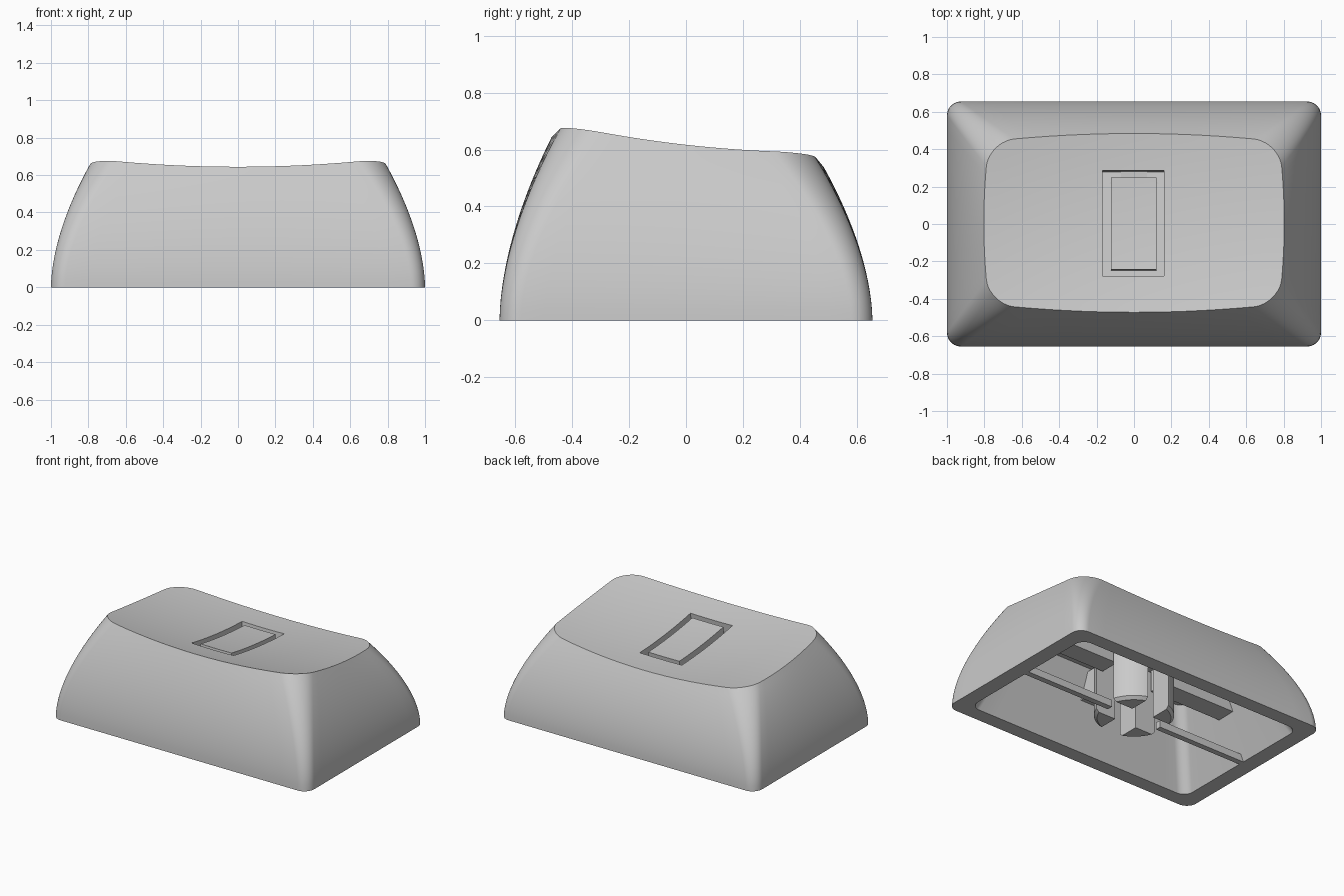
import bpy, bmesh, math
from mathutils import Matrix

if "Cube" in bpy.data.objects:
    bpy.data.objects.remove(bpy.data.objects["Cube"])

grey = bpy.data.materials.new("mid_grey")
grey.diffuse_color = (0.59, 0.59, 0.59, 1)
grey.use_nodes = True
grey.node_tree.nodes["Principled BSDF"].inputs["Base Color"].default_value = grey.diffuse_color


def dish(x, y):
    """Height of the scooped, sloping top."""
    return 0.56 - 0.1125 * y + 0.088 * x * x + 0.14 * y * y


def rounded_rect(hw, hh, r, bx=0.0, by=0.0, oy=0.0, corner=10, side=14):
    """Closed outline with a fixed point count and optionally bowed sides."""
    pts = []
    centres = [(hw - r, hh - r), (r - hw, hh - r), (r - hw, r - hh), (hw - r, r - hh)]
    for q, (cx, cy) in enumerate(centres):
        for i in range(corner + 1):
            a = math.pi / 2 * (q + i / corner)
            pts.append((cx + r * math.cos(a), cy + r * math.sin(a)))
        nx, ny = centres[(q + 1) % 4]
        a = math.pi / 2 * (q + 1)
        sx, sy = pts[-1]
        ex, ey = nx + r * math.cos(a), ny + r * math.sin(a)
        for i in range(1, side):
            t = i / side
            pts.append((sx + (ex - sx) * t, sy + (ey - sy) * t))
    return [(x + bx * (x / hw) * (1 - (y / hh) ** 2),
             y + oy + by * (y / hh) * (1 - (x / hw) ** 2)) for x, y in pts]


def finish(name, bm):
    bmesh.ops.recalc_face_normals(bm, faces=bm.faces)
    me = bpy.data.meshes.new(name)
    bm.to_mesh(me)
    bm.free()
    me.materials.append(grey)
    ob = bpy.data.objects.new(name, me)
    bpy.context.collection.objects.link(ob)
    return ob


def loft(name, rings, tip=None):
    """Skin a stack of rings; close the end with a face or a centre point."""
    bm = bmesh.new()
    loops = [[bm.verts.new(p) for p in ring] for ring in rings]
    n = len(loops[0])
    for lo, hi in zip(loops, loops[1:]):
        for i in range(n):
            j = (i + 1) % n
            bm.faces.new((lo[i], lo[j], hi[j], hi[i]))
    bm.faces.new(loops[0][::-1])
    if tip:
        c = bm.verts.new(tip)
        for i in range(n):
            bm.faces.new((loops[-1][i], loops[-1][(i + 1) % n], c))
    else:
        bm.faces.new(loops[-1])
    return finish(name, bm)


def box(name, x0, x1, y0, y1, z0, z1):
    bm = bmesh.new()
    bmesh.ops.create_cube(bm, size=1, matrix=Matrix.Translation(
        ((x0 + x1) / 2, (y0 + y1) / 2, (z0 + z1) / 2))
        @ Matrix.Diagonal((x1 - x0, y1 - y0, z1 - z0, 1)))
    return finish(name, bm)


def cut(ob, cutters):
    for c in cutters:
        m = ob.modifiers.new("cut", 'BOOLEAN')
        m.operation, m.solver, m.object = 'DIFFERENCE', 'EXACT', c
    deps = bpy.context.evaluated_depsgraph_get()
    me = bpy.data.meshes.new_from_object(ob.evaluated_get(deps))
    ob.modifiers.clear()
    ob.data = me
    for c in cutters:
        bpy.data.objects.remove(c)


def smooth(ob, angle=30):
    bpy.ops.object.select_all(action='DESELECT')
    ob.select_set(True)
    bpy.context.view_layer.objects.active = ob
    bpy.ops.object.shade_smooth_by_angle(angle=math.radians(angle))


# Outer body: curved walls from the base outline to the bowed top outline
base = rounded_rect(1.0, 0.655, 0.075)
top = rounded_rect(0.775, 0.435, 0.135, bx=0.028, by=0.043, oy=0.006)
rings = []
for k in range(17):
    t = k / 16
    f = t ** 1.75
    rings.append([(bx + (tx - bx) * f, by + (ty - by) * f, t * dish(tx, ty))
                  for (bx, by), (tx, ty) in zip(base, top)])
# Scooped top: shrinking rings laid on the dish surface
for k in range(1, 12):
    s = 1 - k / 12
    rings.append([(x * s, y * s, dish(x * s, y * s)) for x, y in top])
body = loft("cap_body", rings, tip=(0, 0, dish(0, 0)))

# Hollow underside with straight tapering walls, its roof sloping with the top
cavity = loft("cavity_cutter", [
    [(x, y, -0.03 if t < 0 else t * (0.46 - 0.1125 * y)) for x, y in rounded_rect(hw, hh, 0.07)]
    for hw, hh, t in ((0.894, 0.556, -1), (0.89, 0.553, 0), (0.695, 0.365, 1))])

# Rectangular groove in the top, leaning with the slope
bm = bmesh.new()


def ring_at(x0, x1, y0, y1, h):
    return [bm.verts.new((x, y + 0.1125 * h, 0.56 - 0.1125 * y + h))
            for x, y in ((x0, y0), (x1, y0), (x1, y1), (x0, y1))]


outer = (-0.168, 0.16, -0.28, 0.285)
inner = (-0.122, 0.12, -0.243, 0.247)
o0, o1 = ring_at(*outer, -0.055), ring_at(*outer, 0.08)
i0, i1 = ring_at(*inner, -0.055), ring_at(*inner, 0.08)
for a in range(4):
    b = (a + 1) % 4
    for p, q in ((o0, o1), (i1, i0), (o1, i1), (i0, o0)):
        bm.faces.new((p[a], p[b], q[b], q[a]))
groove = finish("groove_cutter", bm)

cut(body, [cavity, groove])
smooth(body)

# Round stem with a deep cross-shaped socket
bm = bmesh.new()
bmesh.ops.create_cone(bm, cap_ends=True, segments=48, radius1=0.255, radius2=0.255,
                      depth=0.48, matrix=Matrix.Translation((0, 0, 0.24)))
bmesh.ops.bevel(bm, geom=[e for e in bm.edges if all(v.co.z < 0.01 for v in e.verts)],
                offset=0.02, segments=1, affect='EDGES')
stem = finish("stem", bm)
cut(stem, [box("slot_x", -0.3, 0.3, -0.085, 0.085, -0.1, 0.45),
           box("slot_y", -0.085, 0.085, -0.3, 0.3, -0.1, 0.45)])
smooth(stem)

# Ribs: four thick ones under the roof, two thin ones level with the base
for side, s in (("right", 1), ("left", -1)):
    for part, a, b, w, z0, z1 in (("roof_rib", 0.2, 0.80, 0.07, 0.30, 0.48),
                                  ("base_rib", 0.2, 0.91, 0.02, 0.0, 0.05)):
        box(f"{part}_{side}", min(a * s, b * s), max(a * s, b * s), -w, w, z0, z1)
for side, s in (("back", 1), ("front", -1)):
    box(f"roof_rib_{side}", -0.07, 0.07, min(0.2 * s, 0.47 * s), max(0.2 * s, 0.47 * s),
        0.30, 0.48)
